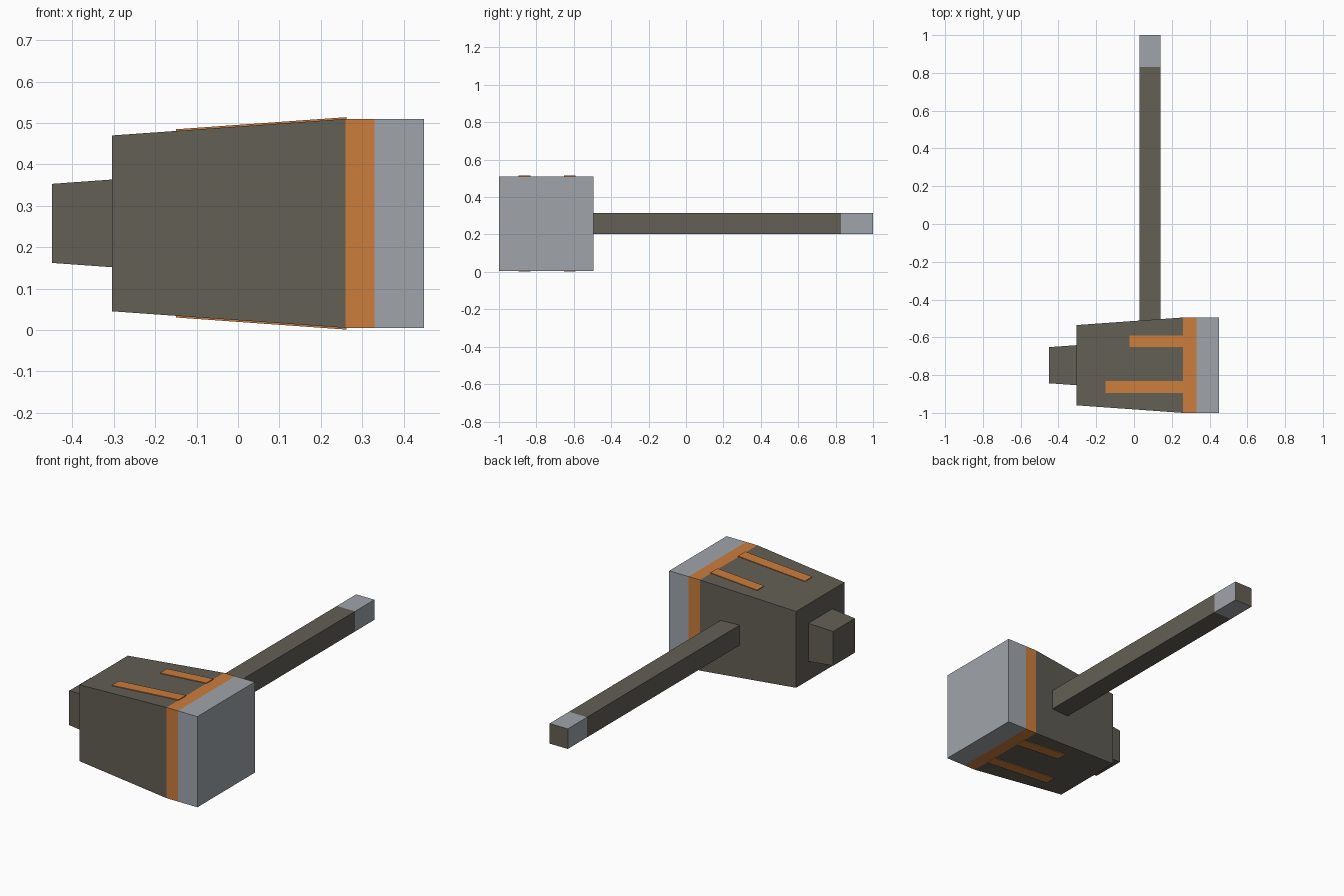
import bpy, bmesh
from mathutils import Vector

if "Cube" in bpy.data.objects:
    bpy.data.objects.remove(bpy.data.objects["Cube"])


def material(name, rgb):
    m = bpy.data.materials.new(name)
    m.diffuse_color = (*rgb, 1)
    m.use_nodes = True
    m.node_tree.nodes["Principled BSDF"].inputs["Base Color"].default_value = m.diffuse_color
    return m


MATS = [material("dark stone", (0.125, 0.115, 0.092)),
        material("orange trim", (0.60, 0.205, 0.045)),
        material("steel grey", (0.35, 0.375, 0.41))]
STONE, ORANGE, STEEL = range(3)
CY, CZ = -0.7475, 0.2575          # head axis


def square_loft(name, rings, colours, place):
    """Loft square rings (position, half size); colours: start cap, each section, end cap."""
    bm = bmesh.new()
    loops = [[bm.verts.new(place(p, a * h, b * h))
              for a, b in ((-1, -1), (1, -1), (1, 1), (-1, 1))] for p, h in rings]
    bm.faces.new(loops[0]).material_index = colours[0]
    for lo, hi, c in zip(loops, loops[1:], colours[1:]):
        for i in range(4):
            j = (i + 1) % 4
            bm.faces.new((lo[i], lo[j], hi[j], hi[i])).material_index = c
    bm.faces.new(loops[-1]).material_index = colours[-1]
    finish(name, bm)


def finish(name, bm):
    bmesh.ops.recalc_face_normals(bm, faces=bm.faces[:])
    me = bpy.data.meshes.new(name)
    bm.to_mesh(me)
    bm.free()
    for m in MATS:
        me.materials.append(m)
    bpy.context.collection.objects.link(bpy.data.objects.new(name, me))


# Hammer head: back peg, tapered block, orange band, steel striking face
square_loft("hammer_head",
            [(-0.45, 0.0955), (-0.304, 0.106), (-0.304, 0.2125),
             (0.26, 0.2525), (0.33, 0.2525), (0.45, 0.2525)],
            [STONE, STONE, STONE, STONE, ORANGE, STEEL, STEEL],
            lambda p, u, v: Vector((p, CY + u, CZ + v)))

# Handle with steel tip
square_loft("handle", [(-0.52, 0.056), (0.83, 0.056), (1.0, 0.056)],
            [STONE, STONE, STEEL, STONE],
            lambda p, u, v: Vector((0.084 + u, p, 0.258 + v)))


# Thin orange inlay strips following the taper, on top and underside
def half_height(x):
    return 0.2125 + (x + 0.304) / 0.564 * 0.04


for label, x0, y0, y1 in (("long", -0.15, -0.896, -0.832), ("short", -0.025, -0.652, -0.59)):
    for side, s in (("top", 1), ("bottom", -1)):
        bm = bmesh.new()
        bmesh.ops.create_cube(bm, size=1)
        for v in bm.verts:
            x = x0 if v.co.x < 0 else 0.262
            y = y0 if v.co.y < 0 else y1
            lift = 0.004 if v.co.z > 0 else -0.002
            v.co = (x, y, CZ + s * (half_height(x) + lift))
        for f in bm.faces:
            f.material_index = ORANGE
        finish(f"{label}_{side}_strip", bm)
